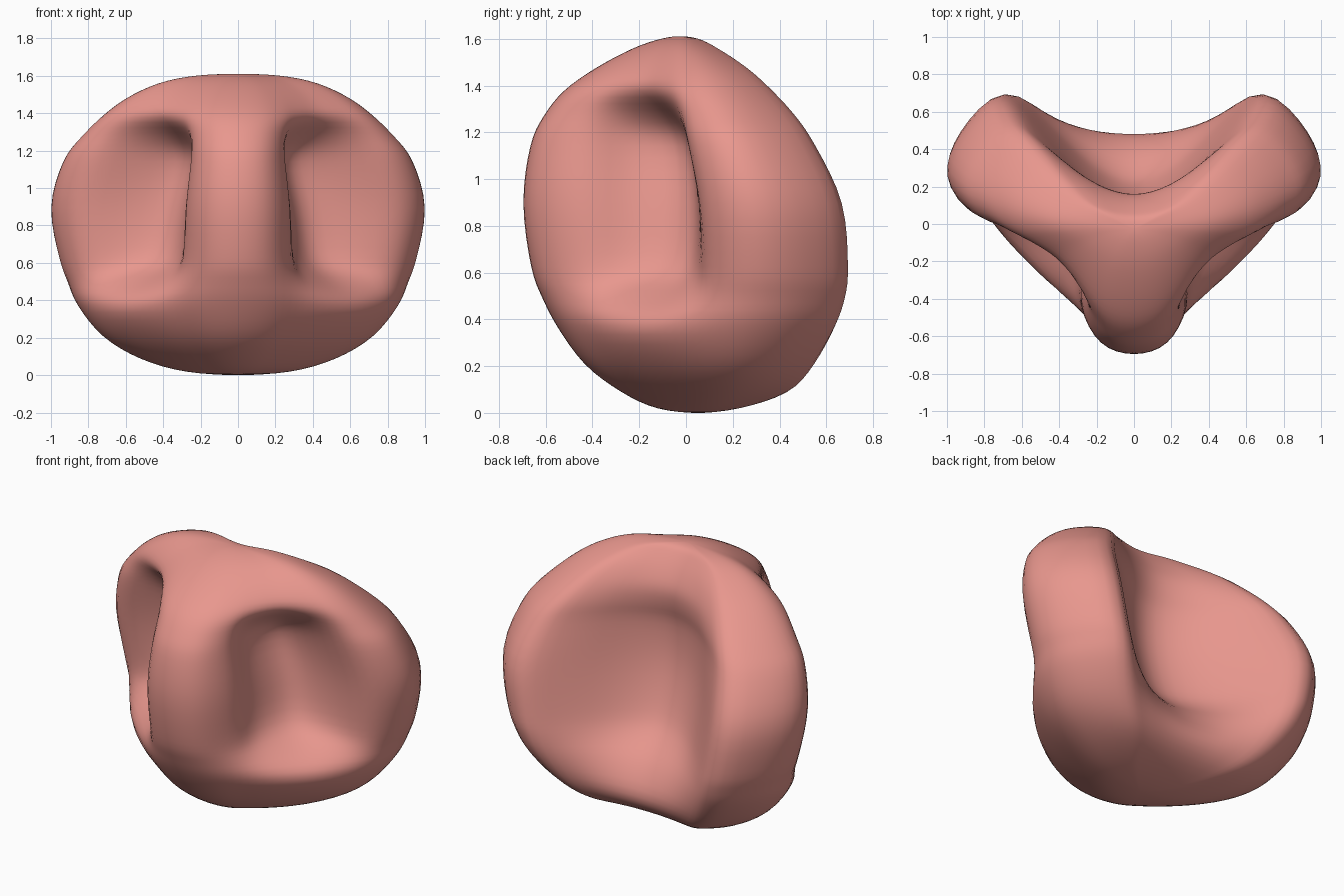
import bpy, bmesh
from mathutils import Vector

if "Cube" in bpy.data.objects:
    bpy.data.objects.remove(bpy.data.objects["Cube"])

# Half cross-sections, front to back: dented (three lobes) and full (rounded triangle)
DENTED = [(0, -.7), (.18, -.64), (.285, -.44), (.26, -.21), (.34, .03), (.58, .07), (.87, .08),
          (1.01, .27), (.94, .5), (.72, .71), (.5, .52), (.25, .25), (0, .13)]
FULL = [(0, -.7), (.2, -.66), (.37, -.55), (.54, -.42), (.71, -.26), (.86, -.09), (.97, .09),
        (1.01, .29), (.93, .51), (.72, .7), (.5, .68), (.25, .65), (0, .64)]
# Levels: z, front y, half width, back y, side dent, back dent
LEVELS = [
    (.02, -.12, .28, .22, 0, 0), (.09, -.27, .52, .43, 0, 0),
    (.21, -.43, .72, .54, 0, .05), (.38, -.55, .855, .64, 0, .45),
    (.5, -.61, .905, .68, .38, .75), (.62, -.655, .95, .692, .8, .9),
    (.9, -.692, 1, .67, 1, 1), (1.15, -.66, .93, .55, 1.1, .88),
    (1.27, -.605, .84, .47, .85, .72), (1.38, -.52, .73, .37, .35, .55),
    (1.48, -.38, .6, .26, .2, .5), (1.565, -.22, .42, .13, .15, .4),
    (1.605, -.1, .22, .05, .1, .3)]
STEPS = 4


def spline(a, b, c, d, t):
    return 0.5 * (2 * b + (c - a) * t + (2 * a - 5 * b + 4 * c - d) * t * t
                  + (3 * b - a - 3 * c + d) * t ** 3)


def section(z, front, width, back, side_dent, back_dent):
    mid, half = (front + back) / 2, (back - front) / 2
    right = []
    for i, (p, q) in enumerate(zip(DENTED, FULL)):
        k = side_dent if i < 8 else back_dent
        x, y = (q[j] + (p[j] - q[j]) * k for j in (0, 1))
        right.append(Vector((x * width, mid + y / .69 * half, z)))
    left = [Vector((-p.x, p.y, p.z)) for p in right[-2:0:-1]]
    ring = right + left
    n = len(ring)
    return [spline(*(ring[(i + o) % n] for o in (-1, 0, 1, 2)), s / STEPS)
            for i in range(n) for s in range(STEPS)]


# Stack of sections, smoothed in height
rings = [section(*row) for row in LEVELS]
n = len(rings[0])
bottom, top = Vector((0, .05, 0)), Vector((0, -.03, 1.615))
rings = [[bottom] * n] + rings + [[top] * n]
dense = []
last = len(rings) - 1
for i in range(last):
    quad = [rings[min(max(i + o, 0), last)] for o in (-1, 0, 1, 2)]
    for s in range(STEPS):
        dense.append([spline(*(r[k] for r in quad), s / STEPS) for k in range(n)])
dense = dense[1:]

# Skin with closed poles
bm = bmesh.new()
vr = [[bm.verts.new(p) for p in r] for r in dense]
vb, vt = bm.verts.new(bottom), bm.verts.new(top)
for k in range(n):
    m = (k + 1) % n
    for a, b in zip(vr, vr[1:]):
        bm.faces.new((a[k], a[m], b[m], b[k]))
    bm.faces.new((vb, vr[0][m], vr[0][k]))
    bm.faces.new((vt, vr[-1][k], vr[-1][m]))
for i in range(4):
    bmesh.ops.smooth_vert(bm, verts=bm.verts[:], factor=.5,
                          use_axis_x=True, use_axis_y=True, use_axis_z=True)
# Settle on the ground
low = min(v.co.z for v in bm.verts)
for v in bm.verts:
    v.co.z -= low
bmesh.ops.recalc_face_normals(bm, faces=bm.faces[:])
for f in bm.faces:
    f.smooth = True
mesh = bpy.data.meshes.new("dimpled_cell")
bm.to_mesh(mesh)
bm.free()
cell = bpy.data.objects.new("dimpled_cell", mesh)
bpy.context.collection.objects.link(cell)

mat = bpy.data.materials.new("soft_red")
mat.diffuse_color = (.81, .31, .27, 1)
mat.use_nodes = True
mat.node_tree.nodes["Principled BSDF"].inputs["Base Color"].default_value = mat.diffuse_color
mesh.materials.append(mat)
